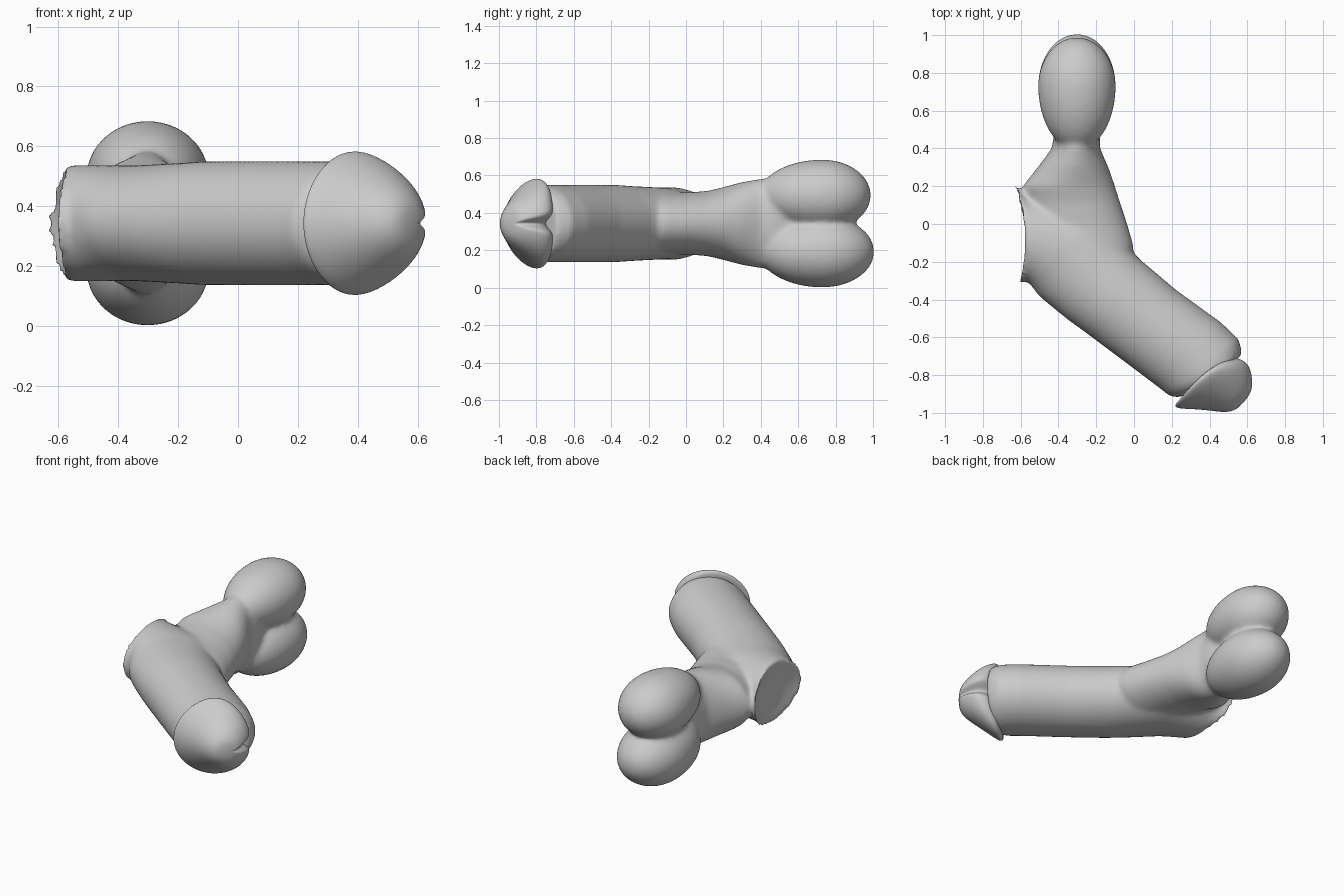
import bpy, bmesh, math
from mathutils import Vector

if "Cube" in bpy.data.objects:
    bpy.data.objects.remove(bpy.data.objects["Cube"])

ZC = 0.343  # height of the symmetry plane


def loft(bm, rings, n=48, slit=0.0):
    """Skin elliptical rings (ax, ay, bx, by, half_height, bow_x, bow_y): A-B is the span seen from above."""
    loops = []
    for ax, ay, bx, by, h, *bow in rings:
        a, b = Vector((ax, ay, ZC)), Vector((bx, by, ZC))
        c, r = (a + b) / 2, (b - a) / 2
        bend = Vector((*(bow or (0, 0)), 0))
        loop = []
        for i in range(n):
            t = 2 * math.pi * i / n
            d = min(t, 2 * math.pi - t)
            k = math.cos(t) * (1 - slit * math.exp(-(d / 0.15) ** 2))
            p = c + r * k + Vector((0, 0, h * math.sin(t))) + bend * math.sin(t) ** 2
            loop.append(bm.verts.new(p))
        loops.append(loop)
    for l0, l1 in zip(loops, loops[1:]):
        for i in range(n):
            j = (i + 1) % n
            bm.faces.new((l0[i], l0[j], l1[j], l1[i]))
    bm.faces.new(loops[0][::-1])
    bm.faces.new(loops[-1])


def finish(bm, name):
    bmesh.ops.recalc_face_normals(bm, faces=bm.faces)
    me = bpy.data.meshes.new(name)
    bm.to_mesh(me)
    bm.free()
    me.shade_smooth()
    ob = bpy.data.objects.new(name, me)
    bpy.context.collection.objects.link(ob)
    return ob


# Shaft with the flared, hollowed cut end
bm = bmesh.new()
loft(bm, [
    (-.565, -.18, -.565, .09, .11),
    (-.59, -.27, -.605, .17, .165, .02, 0),
    (-.615, -.32, -.645, .215, .185, .045, 0),
    (-.565, -.30, -.56, .15, .195),
    (-.50, -.385, -.20, .08, .193),
    (-.36, -.50, -.07, -.08, .20),
    (-.25, -.58, .03, -.185, .207),
    (-.05, -.73, .225, -.35, .208),
    (.14, -.873, .46, -.52, .207),
    (.185, -.91, .555, -.61, .207),
    (.235, -.92, .575, -.69, .203),
    (.33, -.88, .54, -.72, .12),
])
# Neck running back to the lobes
loft(bm, [
    (-.45, -.20, -.02, -.20, .16),
    (-.50, -.12, 0, -.12, .165),
    (-.55, 0, -.035, 0, .165),
    (-.575, .12, -.075, .12, .175),
    (-.59, .20, -.10, .20, .195),
    (-.51, .30, -.135, .30, .222),
    (-.435, .40, -.18, .40, .24),
    (-.425, .47, -.18, .47, .235),
    (-.40, .56, -.20, .56, .20),
    (-.37, .66, -.23, .66, .12),
])
# Two egg-shaped lobes, longer towards the neck
for s in (-1, 1):
    geo = bmesh.ops.create_uvsphere(bm, u_segments=48, v_segments=24, radius=1)
    for v in geo['verts']:
        ry = .34 if v.co.y < 0 else .268 - s * .009
        v.co = Vector((-.302 + v.co.x * .206, .73 + v.co.y * ry,
                       ZC + s * .151 + v.co.z * .191))
body = finish(bm, "body")
rm = body.modifiers.new("blend", 'REMESH')
rm.mode = 'VOXEL'
rm.voxel_size = 0.012
rm.use_smooth_shade = True
sm = body.modifiers.new("soften", 'SMOOTH')
sm.factor = 0.5
sm.iterations = 22

# Rounded head with a flared rim and a slit along the underside
bm = bmesh.new()
loft(bm, [
    (.29, -.90, .46, -.76, .13, 0, .03),
    (.235, -.94, .49, -.73, .215, 0, .04),
    (.213, -.96, .50, -.71, .241, .02, .04),
    (.225, -.978, .545, -.703, .241, .02, .04),
    (.33, -.98, .603, -.722, .207, 0, .03),
    (.42, -.99, .628, -.775, .157, 0, .02),
    (.50, -1.0, .632, -.85, .105, 0, .01),
    (.555, -.975, .618, -.90, .05),
], n=64, slit=0.36)
head = finish(bm, "head")
sub = head.modifiers.new("round", 'SUBSURF')
sub.levels = sub.render_levels = 2
